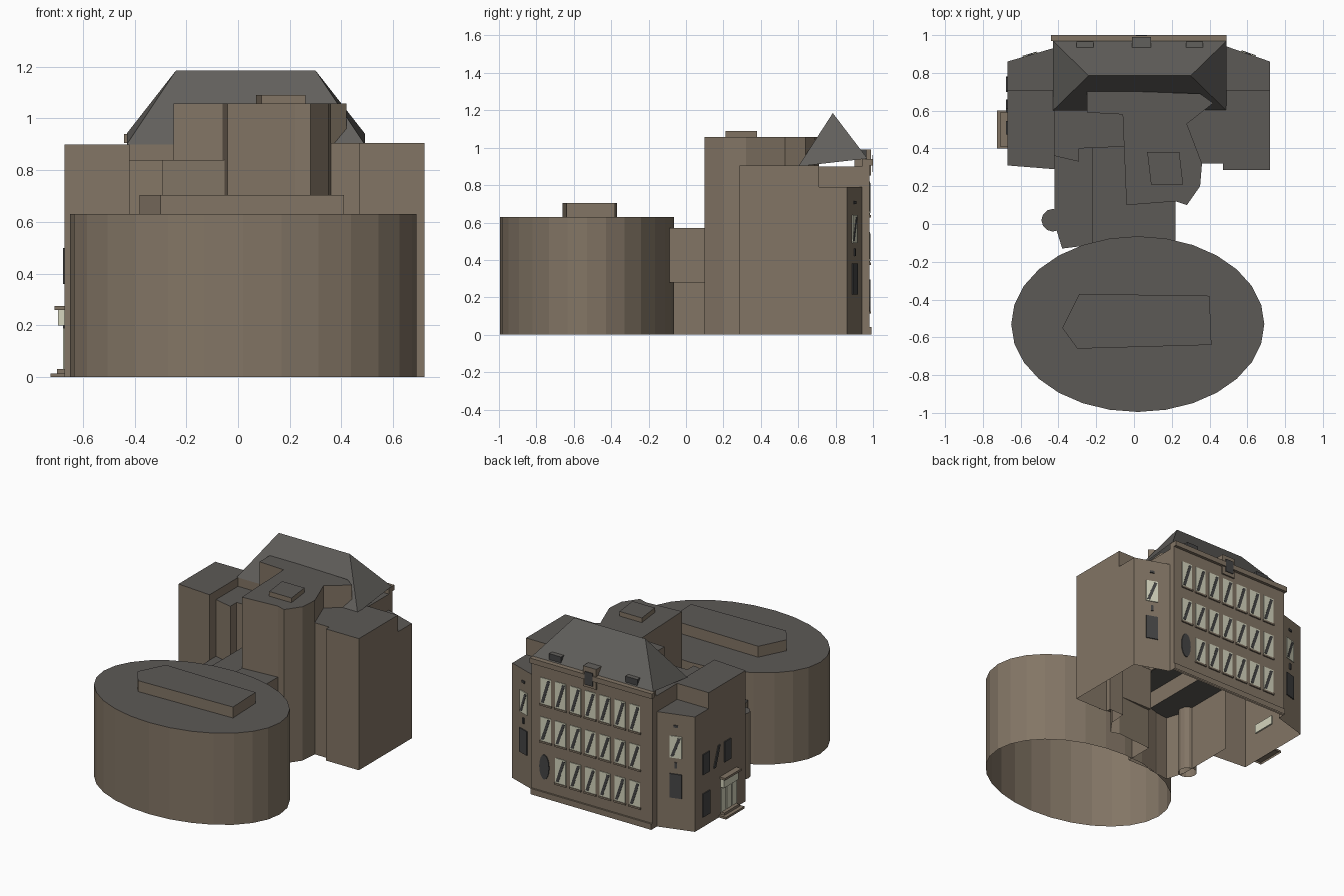
import bpy, bmesh, math
from mathutils import Vector

cube = bpy.data.objects.get("Cube")
if cube:
    bpy.data.objects.remove(cube, do_unlink=True)


def material(name, rgb):
    m = bpy.data.materials.new(name)
    m.use_nodes = True
    col = (*rgb, 1.0)
    m.diffuse_color = col
    bsdf = next(n for n in m.node_tree.nodes if n.type == 'BSDF_PRINCIPLED')
    bsdf.inputs["Base Color"].default_value = col
    bsdf.inputs["Roughness"].default_value = 0.9
    return m


WALL = material("brown_wall", (0.225, 0.178, 0.13))
FLAT = material("flat_roof_grey", (0.108, 0.101, 0.094))
SLATE = material("slate_roof_grey", (0.12, 0.115, 0.106))
PANE = material("cream_glass", (0.66, 0.66, 0.51))
DARK = material("dark_glass", (0.06, 0.06, 0.06))
SKIP = 9  # wall base above any top: that side is left open


def finish(name, bm, mats):
    mesh = bpy.data.meshes.new(name)
    bm.to_mesh(mesh)
    bm.free()
    for m in mats:
        mesh.materials.append(m)
    ob = bpy.data.objects.new(name, mesh)
    bpy.context.scene.collection.objects.link(ob)


def prism(name, pts, z0, z1, top=FLAT, wall=WALL, base={}):
    """Upright block on a counter-clockwise plan, open below when on the ground.
    base raises the foot of single walls that adjoin a lower block."""
    bm = bmesh.new()
    high = [bm.verts.new((x, y, z1)) for x, y in pts]
    for i in range(len(pts)):
        j = (i + 1) % len(pts)
        foot = base.get(i, z0)
        if foot < z1:
            a, b = (bm.verts.new((*pts[k], foot)) for k in (i, j))
            bm.faces.new((a, b, high[j], high[i]))
    bm.faces.new(high).material_index = 1
    if z0 > 0:
        bm.faces.new([bm.verts.new((x, y, z0)) for x, y in pts[::-1]])
    bmesh.ops.remove_doubles(bm, verts=bm.verts, dist=1e-5)
    finish(name, bm, [wall, top])


def rect(x0, x1, y0, y1):
    return [(x0, y0), (x1, y0), (x1, y1), (x0, y1)]


def ellipse(cx, cy, rx, ry, n):
    return [(cx + rx * math.cos(math.tau * i / n), cy + ry * math.sin(math.tau * i / n))
            for i in range(n)]


def plates(name, base, along, shapes, mat, depth):
    """Thin plates on a wall: shapes are (distance along wall, height) outlines."""
    u = Vector((*along, 0)).normalized()
    n = Vector((u.y, -u.x, 0))
    bm = bmesh.new()
    for shape in shapes:
        at = [Vector((*base, 0)) + u * a + Vector((0, 0, z)) for a, z in shape]
        back = [bm.verts.new(p) for p in at]
        front = [bm.verts.new(p + n * depth) for p in at]
        bm.faces.new(front)
        for i in range(len(at)):
            j = (i + 1) % len(at)
            bm.faces.new((back[i], back[j], front[j], front[i]))
    bmesh.ops.recalc_face_normals(bm, faces=bm.faces)
    finish(name, bm, [mat])


def streak(a0, a1, z0, z1):
    w = (a1 - a0) * 0.3
    return [(a0, z0), (a0 + w, z0), (a1, z1), (a1 - w, z1)]


# Oval hall with its roof house
prism("oval_hall", ellipse(0.02, -0.53, 0.67, 0.465, 28), 0, 0.63)
prism("hall_roof_house", [(-0.38, -0.55), (-0.30, -0.66), (0.41, -0.64),
                          (0.40, -0.38), (-0.29, -0.37)], 0.63, 0.705)

# Link between hall and main building
prism("link_block", [(-0.22, -0.10), (-0.04, -0.10), (-0.04, 0.10), (-0.04, 0.41), (-0.22, 0.41)],
      0, 0.565, base={2: SKIP, 3: SKIP, 4: 0.45})
prism("link_low_block", [(-0.38, -0.13), (-0.22, -0.11), (-0.22, 0.41), (-0.42, 0.41),
                         (-0.42, 0.0)], 0, 0.45, base={1: SKIP, 2: SKIP})
prism("link_bridge", rect(-0.04, 0.22, -0.10, 0.12), 0.28, 0.57)
prism("link_stair", ellipse(-0.43, 0.02, 0.06, 0.06, 12), 0, 0.45)
prism("middle_block", [(-0.42, 0.36), (-0.29, 0.33), (-0.29, 0.40), (-0.05, 0.41),
                       (-0.05, 0.60), (-0.42, 0.60)], 0, 0.84,
      base={0: 0.45, 1: 0.45, 2: 0.45, 3: SKIP, 4: SKIP, 5: SKIP})

# Central tower
prism("central_tower", [(-0.04, 0.10), (0.22, 0.12), (0.28, 0.10), (0.35, 0.20),
                        (0.36, 0.32), (0.28, 0.53), (0.42, 0.64), (0.35, 0.69),
                        (-0.25, 0.71), (-0.25, 0.59), (-0.06, 0.58)], 0, 1.058,
      base={4: 0.9, 5: 0.9, 6: 0.9, 7: 0.9, 8: 0.9, 9: 0.84, 10: 0.56})
prism("tower_roof_house", [(0.09, 0.21), (0.26, 0.21), (0.24, 0.38), (0.07, 0.38)], 1.058, 1.09)

# Side wings, each with a lower rear part
prism("right_wing", [(-0.67, 0.31), (-0.42, 0.29), (-0.42, 0.36), (-0.42, 0.71), (-0.67, 0.71)],
      0, 0.90, base={2: 0.84, 3: 0.79})
prism("right_wing_rear", [(-0.67, 0.71), (-0.43, 0.71), (-0.43, 0.93), (-0.67, 0.86)],
      0, 0.79, base={0: SKIP, 1: SKIP})
prism("left_wing", [(0.28, 0.53), (0.36, 0.32), (0.47, 0.32), (0.47, 0.285), (0.72, 0.285),
                    (0.72, 0.71), (0.49, 0.71), (0.42, 0.64)], 0, 0.905,
      base={0: SKIP, 5: 0.79, 6: SKIP, 7: SKIP})
prism("left_wing_rear", [(0.72, 0.71), (0.72, 0.86), (0.49, 0.94), (0.49, 0.71)],
      0, 0.79, base={2: SKIP, 3: SKIP})

# Rear range with plinth and parapet cornice
XL, XR, YF, YB = -0.43, 0.49, 0.60, 0.98
prism("rear_range", [(XL, YF), (XR, YF), (XR, 0.94), (XR, YB), (XL, YB), (XL, 0.93)],
      0, 0.90, base={0: 0.84, 1: 0.79, 5: 0.79})
prism("rear_plinth", rect(XL, XR, YB - 0.01, YB + 0.012), 0, 0.04, WALL)
prism("rear_parapet", rect(XL, XR, YB - 0.04, YB), 0.90, 0.94, WALL)
prism("rear_cornice", rect(XL - 0.01, XR, YB - 0.01, 1.0), 0.905, 0.94, WALL)

# Hipped roof, its rear eave resting on the parapet
bm = bmesh.new()
eave = [bm.verts.new(p) for p in ((XL, YF, 0.90), (XR, YF, 0.90), (XR, 0.97, 0.942), (XL, 0.97, 0.942))]
r0, r1 = bm.verts.new((-0.24, 0.785, 1.185)), bm.verts.new((0.30, 0.785, 1.185))
for f in ((eave[0], eave[1], r1, r0), (eave[1], eave[2], r1),
          (eave[2], eave[3], r0, r1), (eave[3], eave[0], r0)):
    bm.faces.new(f)
finish("hipped_roof", bm, [SLATE])

# Dormer and skylights on the rear slope
prism("dormer", rect(-0.01, 0.09, 0.90, 0.99), 0.85, 0.99, SLATE)
plates("dormer_window", (0.04, 0.996), (-1, 0),
       [[(-0.03, 0.87), (0.03, 0.87), (0.03, 0.96), (-0.03, 0.96)]], DARK, 0.005)
for side, x in (("right", -0.26), ("left", 0.32)):
    prism("skylight_" + side, rect(x - 0.045, x + 0.045, 0.925, 0.965), 0.94, 0.99, SLATE, DARK)

# Rear facade windows: three rows of seven, with an oval in the first ground place
panes, streaks, sills = [], [], []
for row, (z0, z1) in enumerate(((0.125, 0.295), (0.385, 0.55), (0.64, 0.82))):
    for col in range(7):
        if row == 0 and col == 0:
            continue
        a = 0.11 + col * 0.113
        panes.append([(a - 0.04, z0), (a + 0.04, z0), (a + 0.04, z1), (a - 0.04, z1)])
        streaks.append(streak(a - 0.035, a + 0.035, z0 + 0.01, z1 - 0.01))
        sills.append([(a - 0.045, z0 - 0.012), (a + 0.045, z0 - 0.012),
                      (a + 0.045, z0), (a - 0.045, z0)])
corner, west = (XR, YB), (-1, 0)
plates("rear_panes", corner, west, panes, PANE, 0.004)
plates("rear_reflections", corner, west, streaks, DARK, 0.006)
plates("rear_sills", corner, west, sills, WALL, 0.009)
plates("oval_window", corner, west, [ellipse(0.10, 0.21, 0.037, 0.085, 16)], DARK, 0.006)


# Wing rear windows: pale above, dark below, with a small vent between
def box(mid, w, z0, z1):
    return [(mid - w, z0), (mid + w, z0), (mid + w, z1), (mid - w, z1)]


for side, mid, along in (("right", (-0.55, 0.895), (-0.24, -0.07)),
                         ("left", (0.605, 0.90), (-0.23, 0.08))):
    plates(side + "_wing_pane", mid, along, [box(0, 0.04, 0.49, 0.64)], PANE, 0.005)
    plates(side + "_wing_dark", mid, along,
           [streak(-0.035, 0.035, 0.50, 0.63), box(0, 0.04, 0.215, 0.38),
            box(0, 0.008, 0.42, 0.46), box(0, 0.015, 0.70, 0.715)], DARK, 0.007)

# Windows on the entrance side
plates("entrance_side_windows", (-0.67, 0), (0, -1),
       [box(-0.74, 0.035, 0.36, 0.50), streak(-0.66, -0.59, 0.36, 0.50),
        box(-0.51, 0.035, 0.36, 0.50), box(-0.74, 0.04, 0.07, 0.23)], DARK, 0.007)

# Entrance: glazed doors, pale fascia running through the wall, canopy and steps
plates("entrance_doors", (-0.67, 0), (0, -1),
       [box(a, 0.025, 0.03, 0.19) for a in (-0.555, -0.495, -0.435)], PANE, 0.007)
prism("entrance_canopy", rect(-0.71, -0.67, 0.41, 0.59), 0.26, 0.275, WALL)
prism("entrance_fascia", rect(-0.695, -0.66, 0.42, 0.58), 0.20, 0.26, PANE, PANE)
prism("lower_step", rect(-0.725, -0.67, 0.40, 0.60), 0, 0.015, WALL)
prism("upper_step", rect(-0.70, -0.67, 0.42, 0.58), 0.015, 0.032, WALL)
